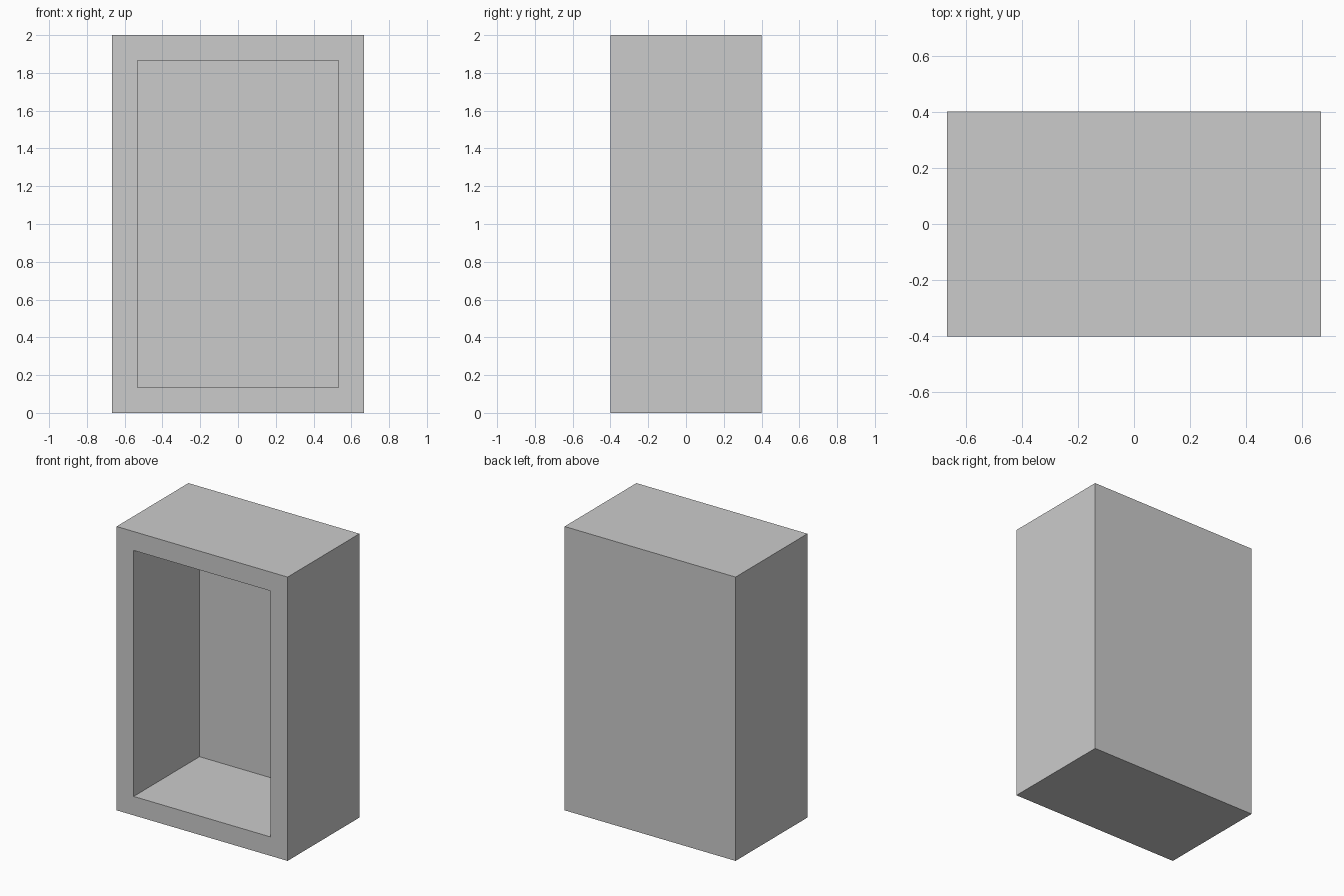
import bpy, bmesh
from mathutils import Vector

if "Cube" in bpy.data.objects:
    bpy.data.objects.remove(bpy.data.objects["Cube"])

WIDTH, DEPTH, HEIGHT = 1.3333, 0.8, 2.0
WALL, BACK = 0.1333, 0.0667

# Outer case
bm = bmesh.new()
bmesh.ops.create_cube(bm, size=1)
bmesh.ops.scale(bm, vec=(WIDTH, DEPTH, HEIGHT), verts=bm.verts)
bmesh.ops.translate(bm, vec=(0, 0, HEIGHT / 2), verts=bm.verts)
bm.normal_update()

# Front opening: inset rim, then push the panel back to leave a thin rear wall
front = min(bm.faces, key=lambda f: f.calc_center_median().y)
bmesh.ops.inset_region(bm, faces=[front], thickness=WALL, use_even_offset=True)
recess = bmesh.ops.extrude_discrete_faces(bm, faces=[front])["faces"][0]
bmesh.ops.translate(bm, vec=Vector((0, DEPTH - BACK, 0)), verts=recess.verts)
bmesh.ops.recalc_face_normals(bm, faces=bm.faces)

mesh = bpy.data.meshes.new("open_cabinet")
bm.to_mesh(mesh)
bm.free()
bpy.context.collection.objects.link(bpy.data.objects.new("open_cabinet", mesh))
